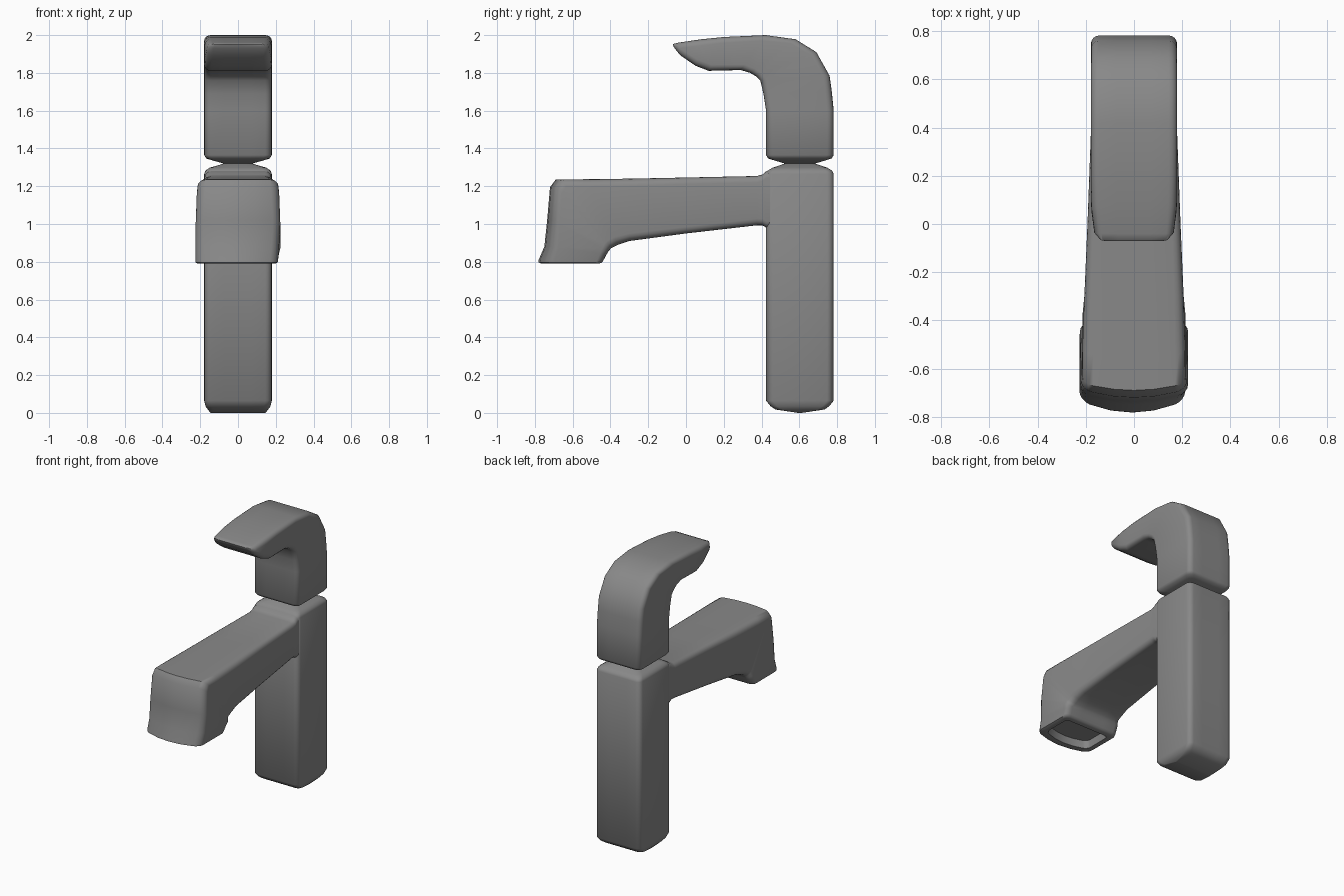
import bpy, bmesh, math
from mathutils import Vector

metal = bpy.data.materials.new("grey metal")
metal.diffuse_color = (0.25, 0.25, 0.25, 1)


def ring(a, b, w, r=0.035, bow=0.0, dx=0.0):
    """Rounded rectangle from a to b (y, z points), half width w across x."""
    a, b = Vector(a), Vector(b)
    length = (b - a).length
    h = length / 2
    r = min(r, w * 0.9, h * 0.9)
    flat = []
    for sx, sv, start in ((1, 1, 0), (-1, 1, 90), (-1, -1, 180), (1, -1, 270)):
        for i in range(5):
            t = math.radians(start + i * 22.5)
            flat.append((sx * (w - r) + r * math.cos(t), sv * (h - r) + r * math.sin(t)))
        if sx == sv:  # extra points across the wide faces
            flat += [(sx * (w - r) * k, sv * h) for k in (0.5, 0, -0.5)]
    points = []
    for x, v in flat:
        s = (v + h) / length
        p = a.lerp(b, s)
        points.append((x + dx, p.x + bow * s * (x / w) ** 2, p.y))
    return points


def loft(name, sections):
    """Skin a chain of rounded rectangles and cap both ends."""
    bm = bmesh.new()
    rings = [[bm.verts.new(p) for p in ring(*s)] for s in sections]
    n = len(rings[0])
    for lo, hi in zip(rings, rings[1:]):
        for i in range(n):
            j = (i + 1) % n
            bm.faces.new((lo[i], lo[j], hi[j], hi[i]))
    for end in (rings[0], rings[-1]):
        bm.faces.new(end)
    bmesh.ops.recalc_face_normals(bm, faces=bm.faces)
    mesh = bpy.data.meshes.new(name)
    bm.to_mesh(mesh)
    bm.free()
    obj = bpy.data.objects.new(name, mesh)
    bpy.context.collection.objects.link(obj)
    mesh.materials.append(metal)
    bpy.ops.object.select_all(action='DESELECT')
    obj.select_set(True)
    bpy.context.view_layer.objects.active = obj
    bpy.ops.object.shade_smooth_by_angle(angle=math.radians(45))


def level(z, depth, w):
    """Horizontal section of the column: half depth in y, half width in x."""
    return ((0.603 - depth, z), (0.603 + depth, z), w)


# Upright column with a shallow ridged foot and a pinched neck
loft("column", [level(*s) for s in (
    (0.0, 0.01, 0.145), (0.018, 0.13, 0.16), (0.035, 0.155, 0.172),
    (0.065, 0.179, 0.179), (1.265, 0.179, 0.179), (1.283, 0.17, 0.172),
    (1.298, 0.145, 0.15), (1.32, 0.08, 0.075), (1.335, 0.085, 0.08))])

# Lever handle rising from the neck and curling forward to a thin tip
loft("handle", [
    level(1.32, 0.08, 0.075), level(1.338, 0.14, 0.14),
    level(1.347, 0.168, 0.168), level(1.365, 0.179, 0.179),
    ((0.424, 1.60), (0.782, 1.60), 0.179),
    ((0.41, 1.69), (0.772, 1.70), 0.179),
    ((0.393, 1.76), (0.76, 1.785), 0.179),
    ((0.37, 1.782), (0.69, 1.91), 0.179),
    ((0.34, 1.80), (0.58, 1.978), 0.179),
    ((0.29, 1.815), (0.42, 2.0), 0.179),
    ((0.12, 1.811), (0.20, 1.99), 0.179),
    ((0.05, 1.838), (0.08, 1.978), 0.177),
    ((-0.03, 1.893), (-0.04, 1.96), 0.165),
    ((-0.06, 1.93), (-0.068, 1.953), 0.14),
    ((-0.066, 1.94), (-0.07, 1.95), 0.125)])

# Spout running forward, widening, and turning down to a recessed outlet
loft("spout", [
    ((0.55, 0.98), (0.55, 1.28), 0.165),
    ((0.426, 0.98), (0.426, 1.28), 0.177),
    ((0.405, 0.993), (0.405, 1.262), 0.178),
    ((0.375, 0.993), (0.375, 1.254), 0.179),
    ((0.0, 0.95), (0.0, 1.246), 0.193),
    ((-0.30, 0.91), (-0.30, 1.24), 0.206, 0.04),
    ((-0.36, 0.89), (-0.54, 1.237), 0.214, 0.045),
    ((-0.395, 0.873), (-0.69, 1.235), 0.214, 0.045, 0.03),
    ((-0.405, 0.862), (-0.72, 1.195), 0.218, 0.045, 0.035),
    ((-0.412, 0.853), (-0.735, 1.02), 0.224, 0.04, 0.035),
    ((-0.42, 0.84), (-0.75, 0.88), 0.221, 0.04, 0.04, -0.004),
    ((-0.437, 0.808), (-0.78, 0.81), 0.219, 0.04, 0.05, -0.007),
    ((-0.445, 0.796), (-0.782, 0.797), 0.217, 0.04, 0.05, -0.007),
    ((-0.46, 0.79), (-0.765, 0.79), 0.205, 0.04, 0.05, -0.007),
    ((-0.485, 0.79), (-0.73, 0.79), 0.175, 0.03, 0.04, -0.007),
    ((-0.495, 0.84), (-0.72, 0.84), 0.165, 0.03, 0.04, -0.007)])
